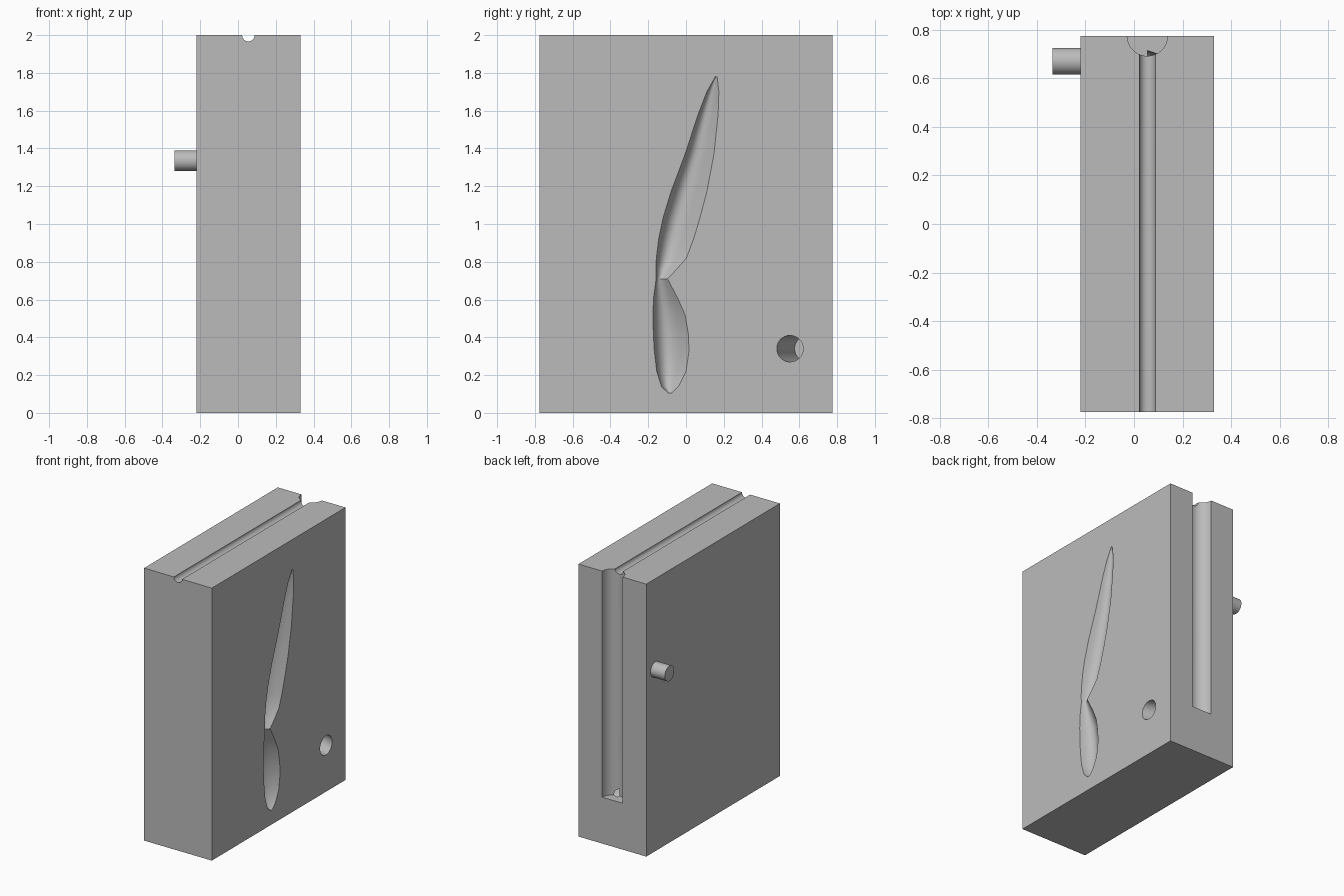
import bpy
import bmesh
from math import sin, pi
from mathutils import Vector

cube = bpy.data.objects.get("Cube")
if cube:
    bpy.data.objects.remove(cube, do_unlink=True)

gray = bpy.data.materials.new("plain gray")
gray.use_nodes = True
color = (0.5, 0.5, 0.5, 1)
gray.diffuse_color = color
gray.node_tree.nodes["Principled BSDF"].inputs["Base Color"].default_value = color

LEFT, RIGHT, BACK, TOP = -0.22, 0.33, 0.775, 2.0
GROOVE_X = 0.055
HOLE_Z = 0.34


def add_object(name, bm):
    bmesh.ops.recalc_face_normals(bm, faces=bm.faces)
    mesh = bpy.data.meshes.new(name)
    bm.to_mesh(mesh)
    bm.free()
    mesh.materials.append(gray)
    obj = bpy.data.objects.new(name, mesh)
    bpy.context.collection.objects.link(obj)
    return obj


def loft(name, rings):
    """Closed solid through a list of equal-length rings."""
    bm = bmesh.new()
    rows = [[bm.verts.new(p) for p in ring] for ring in rings]
    n = len(rows[0])
    for a, b in zip(rows, rows[1:]):
        for i in range(n):
            j = (i + 1) % n
            bm.faces.new((a[i], a[j], b[j], b[i]))
    bm.faces.new(rows[0])
    bm.faces.new(rows[-1])
    return add_object(name, bm)


def rod(name, start, end, radius, axis, sides=48):
    """Rod whose end circles are square to a main axis, even when slanted."""
    side = Vector((0, 0, 1)) if axis != "z" else Vector((1, 0, 0))
    other = Vector((1, 0, 0)) if axis == "y" else Vector((0, 1, 0))
    angles = [2 * pi * (i + 0.5) / sides for i in range(sides)]
    ring = [radius * (side * sin(a) + other * sin(a + pi / 2)) for a in angles]
    return loft(name, [[Vector(c) + p for p in ring] for c in (start, end)])


def cut(body, cutter):
    mod = body.modifiers.new(cutter.name, "BOOLEAN")
    mod.operation = "DIFFERENCE"
    mod.solver = "EXACT"
    mod.object = cutter
    bpy.context.view_layer.objects.active = body
    bpy.ops.object.modifier_apply(modifier=mod.name)
    bpy.data.objects.remove(cutter, do_unlink=True)


# Block
corners = [(LEFT, -BACK), (RIGHT, -BACK), (RIGHT, BACK), (LEFT, BACK)]
block = loft("mold_block", [[(x, y, z) for x, y in corners] for z in (0, TOP)])

# Groove along the top, and the wider upright channel in the back
cut(block, rod("top_groove", (GROOVE_X, -1, TOP), (GROOVE_X, 1, TOP), 0.033, "y"))
cut(block, rod("back_channel", (GROOVE_X, BACK, HOLE_Z), (GROOVE_X, BACK, 2.2),
               0.083, "z"))

# Slanted socket from the side face into the channel
cut(block, rod("socket", (0.36, 0.54, HOLE_Z), (GROOVE_X, 0.645, HOLE_Z), 0.07, "x"))

# Two-lobed cavity: height, front edge and back edge of each section
sections = [
    (0.105, -0.095, -0.075), (0.14, -0.13, -0.04), (0.22, -0.155, 0),
    (0.33, -0.168, 0.016), (0.42, -0.173, 0.012), (0.52, -0.175, -0.005),
    (0.61, -0.172, -0.045), (0.71, -0.158, -0.098), (0.76, -0.16, -0.05),
    (0.82, -0.157, 0.002), (0.92, -0.145, 0.04), (1.03, -0.122, 0.073),
    (1.17, -0.08, 0.11), (1.37, -0.005, 0.148), (1.58, 0.064, 0.17),
    (1.7, 0.11, 0.174), (1.78, 0.155, 0.165)]
STEPS = 14
rings = []
for z, front, back in sections:
    width = back - front
    ring = []
    for i in range(STEPS + 1):
        t = i / STEPS
        # Steep near the front edge, gentle toward the back edge
        depth = 0.42 * width * sin(pi * t ** 0.7)
        ring.append((RIGHT - depth, front + width * t, z))
    ring += [(RIGHT + 0.05, back, z), (RIGHT + 0.05, front, z)]
    rings.append(ring)
cut(block, loft("cavity", rings))

# Locating peg on the opposite face
peg = rod("locating_peg", (LEFT - 0.115, 0.67, 1.335), (LEFT, 0.67, 1.335), 0.055, "x")

# Smooth curved walls, keep edges sharp
for obj in (block, peg):
    bpy.ops.object.select_all(action="DESELECT")
    obj.select_set(True)
    bpy.context.view_layer.objects.active = obj
    bpy.ops.object.shade_smooth_by_angle(angle=pi / 6)
